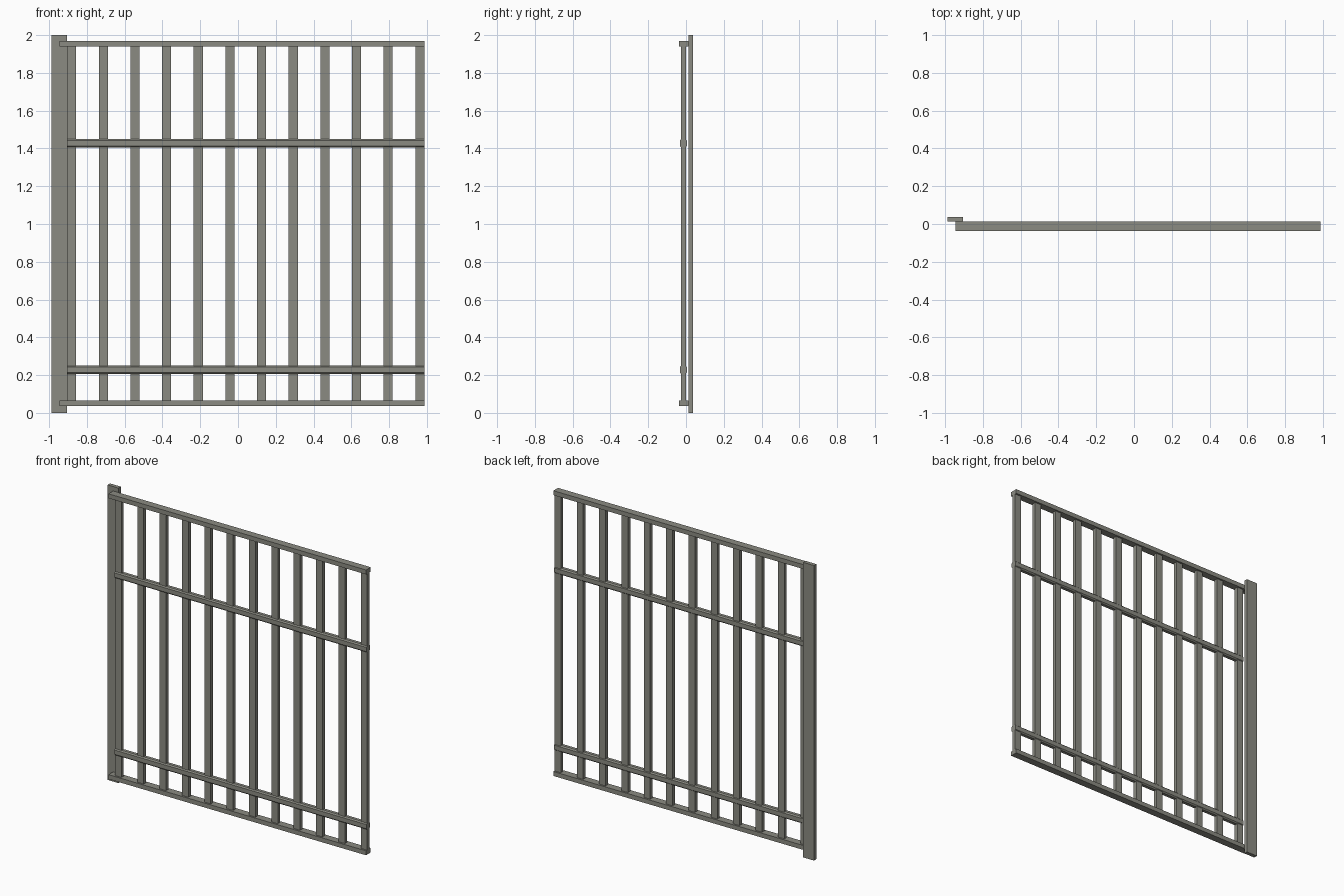
import bpy, bmesh

if "Cube" in bpy.data.objects:
    bpy.data.objects.remove(bpy.data.objects["Cube"])

mat = bpy.data.materials.new("grey_painted_metal")
mat.diffuse_color = (0.26, 0.26, 0.225, 1)
mat.use_nodes = True
mat.node_tree.nodes["Principled BSDF"].inputs["Base Color"].default_value = mat.diffuse_color


def box(name, x, y, z, chamfer=0):
    """Box from (min, max) ranges; chamfer cuts the long x-direction edges."""
    bm = bmesh.new()
    bmesh.ops.create_cube(bm, size=1)
    for v in bm.verts:
        v.co = [r[0] + (c + 0.5) * (r[1] - r[0]) for r, c in zip((x, y, z), v.co)]
    if chamfer:
        edges = [e for e in bm.edges if abs(e.verts[0].co.x - e.verts[1].co.x) > 1e-4]
        bmesh.ops.bevel(bm, geom=edges, offset=chamfer, segments=1, affect='EDGES')
    me = bpy.data.meshes.new(name)
    bm.to_mesh(me)
    bm.free()
    me.materials.append(mat)
    ob = bpy.data.objects.new(name, me)
    bpy.context.collection.objects.link(ob)
    return ob


RIGHT = 0.987
BAR_LEFT, BAR_W, BAR_COUNT = -0.905, 0.048, 12

# Flat post behind the left end
box("post", (-RIGHT, -0.905), (0.012, 0.038), (0, 2))

# Wide top and bottom rails
for name, z0 in (("bottom_rail", 0.036), ("top_rail", 1.94)):
    box(name, (-0.945, RIGHT), (-0.038, 0.012), (z0, z0 + 0.03))

# Chamfered middle rails
for name, z0 in (("lower_middle_rail", 0.205), ("upper_middle_rail", 1.406)):
    box(name, (BAR_LEFT, RIGHT), (-0.033, 0.004), (z0, z0 + 0.045), 0.008)

# Upright bars
pitch = (RIGHT - BAR_W - BAR_LEFT) / (BAR_COUNT - 1)
for i in range(BAR_COUNT):
    x = BAR_LEFT + i * pitch
    box(f"upright_bar_{i + 1}", (x, x + BAR_W), (-0.026, 0.0), (0.066, 1.94))
